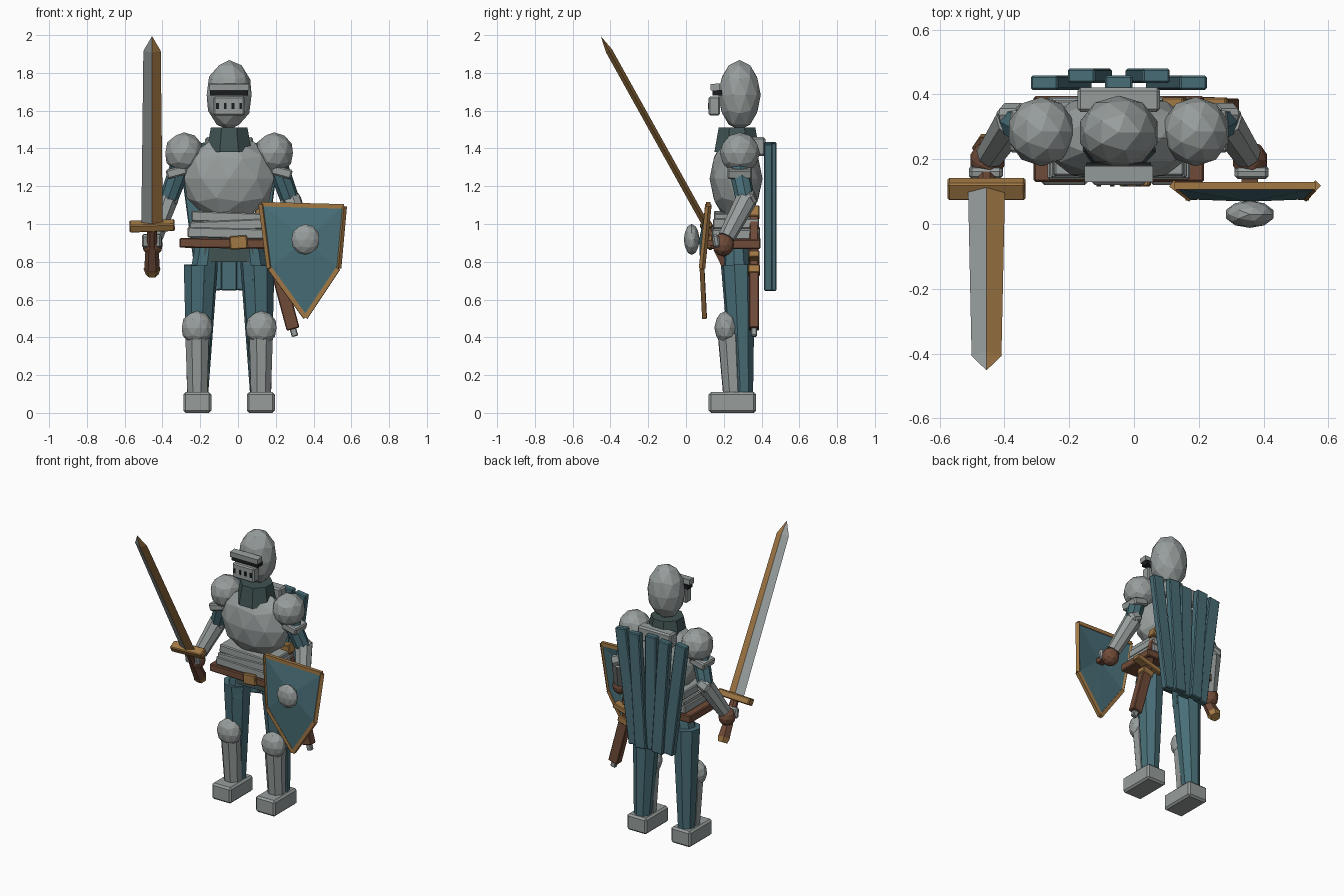
import bpy, bmesh
from math import radians, sin, cos
from mathutils import Vector, Euler

if "Cube" in bpy.data.objects:
    bpy.data.objects.remove(bpy.data.objects["Cube"], do_unlink=True)


def material(name, rgb):
    m = bpy.data.materials.new(name)
    m.use_nodes = True
    col = (*rgb, 1)
    m.diffuse_color = col
    b = next(n for n in m.node_tree.nodes if n.type == "BSDF_PRINCIPLED")
    b.inputs["Base Color"].default_value = col
    b.inputs["Roughness"].default_value = 0.8
    return m


STEEL = material("steel", (0.31, 0.34, 0.335))
TEAL = material("teal cloth", (0.065, 0.155, 0.185))
BROWN = material("brown leather", (0.16, 0.07, 0.04))
GOLD = material("gold trim", (0.36, 0.19, 0.06))
DARK = material("dark mail", (0.052, 0.085, 0.085))
BLACK = material("black slots", (0.01, 0.012, 0.013))
CX = -0.047  # body centre line


def add(name, bm, *mats):
    bmesh.ops.recalc_face_normals(bm, faces=bm.faces)
    me = bpy.data.meshes.new(name)
    bm.to_mesh(me)
    bm.free()
    for m in mats:
        me.materials.append(m)
    ob = bpy.data.objects.new(name, me)
    bpy.context.scene.collection.objects.link(ob)
    return ob


def box(name, loc, size, mat, rot=(0, 0, 0), bevel=0.0):
    bm = bmesh.new()
    bmesh.ops.create_cube(bm, size=1)
    bmesh.ops.scale(bm, vec=size, verts=bm.verts)
    ob = add(name, bm, mat)
    ob.location = loc
    ob.rotation_euler = [radians(a) for a in rot]
    if bevel:
        mod = ob.modifiers.new("bevel", "BEVEL")
        mod.width, mod.segments = bevel, 1
    return ob


def ball(name, loc, radii, mat, sub=2):
    bm = bmesh.new()
    bmesh.ops.create_icosphere(bm, subdivisions=sub, radius=1)
    bmesh.ops.scale(bm, vec=radii, verts=bm.verts)
    ob = add(name, bm, mat)
    ob.location = loc
    return ob


def limb(name, a, b, ra, rb, mat, sides=8):
    """Tapered prism from point a to point b."""
    a, b = Vector(a), Vector(b)
    bm = bmesh.new()
    bmesh.ops.create_cone(bm, cap_ends=True, segments=sides, radius1=ra,
                          radius2=rb, depth=(b - a).length)
    bmesh.ops.rotate(bm, cent=(0, 0, 0), verts=bm.verts,
                     matrix=Euler((0, 0, radians(180 / sides))).to_matrix())
    ob = add(name, bm, mat)
    ob.location = (a + b) / 2
    ob.rotation_euler = (b - a).to_track_quat("Z", "Y").to_euler()
    return ob


# Helmet
ball("helmet", (CX, 0.283, 1.683), (0.125, 0.113, 0.185), STEEL)
box("brow_bar", (CX, 0.155, 1.725), (0.21, 0.05, 0.035), STEEL, (4, 0, 0))
box("eye_slit", (CX, 0.165, 1.695), (0.2, 0.05, 0.03), BLACK)
box("face_plate", (CX, 0.15, 1.625), (0.165, 0.06, 0.1), STEEL, bevel=0.008)
for i in range(4):
    box("breath_hole", (CX + (i - 1.5) * 0.041, 0.119, 1.625),
        (0.014, 0.006, 0.03), BLACK)

# Torso
gorget = limb("gorget", (CX, 0.27, 1.38), (CX, 0.27, 1.51), 0.13, 0.105, DARK)
ball("breastplate", (CX, 0.265, 1.24), (0.25, 0.14, 0.23), STEEL)
box("back_collar", (CX, 0.383, 1.41), (0.255, 0.075, 0.1), STEEL, bevel=0.01)
for i, tilt in enumerate((2, -2.5, 1.5)):
    box("waist_plate", (CX, 0.265, 1.035 - i * 0.042),
        (0.4 + i * 0.02, 0.235 + i * 0.01, 0.055), STEEL, (0, tilt, 0), 0.006)
box("belt", (CX, 0.262, 0.897), (0.525, 0.265, 0.052), BROWN, (0, 0.8, 0), 0.006)
box("belt_buckle", (0.003, 0.128, 0.902), (0.095, 0.026, 0.072), GOLD, (0, -4, 0), 0.006)
box("hips", (CX, 0.27, 0.85), (0.26, 0.13, 0.1), DARK)

# Arms and legs, one set per side
for side, word in ((-1, "right"), (1, "left")):
    def at(dx, y, z):
        return (CX + side * dx, y, z)

    ball(word + "_shoulder", at(0.238, 0.285, 1.375), (0.105, 0.107, 0.11), STEEL)
    box(word + "_shoulder_plate", at(0.278, 0.285, 1.275), (0.11, 0.13, 0.05),
        STEEL, (0, side * 15, 0), 0.008)
    limb(word + "_upper_arm", at(0.26, 0.28, 1.3), at(0.325, 0.315, 1.12), 0.055, 0.05, TEAL)
    box(word + "_elbow", at(0.325, 0.32, 1.13), (0.085, 0.1, 0.07), STEEL,
        (25, side * 25, 0), 0.015)
    limb(word + "_forearm", at(0.325, 0.32, 1.13), at(0.395, 0.215, 0.93), 0.058, 0.046, STEEL)
    ball(word + "_glove", at(0.405, 0.197, 0.89), (0.055, 0.058, 0.062), BROWN)
    box(word + "_knuckle_plate", at(0.41, 0.16, 0.91), (0.105, 0.035, 0.07),
        STEEL, (10, 0, 0), 0.01)

    limb(word + "_hip_cloth", at(0.115, 0.265, 0.9), at(0.14, 0.27, 0.7), 0.062, 0.075, TEAL)
    limb(word + "_trouser", at(0.167, 0.3, 0.08), at(0.15, 0.275, 0.783), 0.056, 0.092, TEAL)
    ball(word + "_knee", at(0.17, 0.213, 0.45), (0.085, 0.063, 0.09), STEEL)
    limb(word + "_greave", at(0.167, 0.25, 0.1), at(0.168, 0.232, 0.42), 0.057, 0.068, STEEL)
    box(word + "_boot", at(0.168, 0.245, 0.055), (0.148, 0.25, 0.11), STEEL, bevel=0.012)

# Cape: five planks fanned out towards the top
for i in range(-2, 3):
    top, low = i * 0.115, i * 0.063
    lean = (top - low) / 0.78
    depth = 0.457 if abs(i) == 1 else 0.436
    box("cape_plank", (CX + (top + low) / 2, depth, 1.04),
        (0.085, 0.045, 0.785), TEAL, (0, lean * 57.3, 0), 0.006)

# Drawn sword, leaning forward
LEAN = 29.1
HILT = Vector((-0.455, 0.108, 0.99))
AXIS = Vector((0, -sin(radians(LEAN)), cos(radians(LEAN))))
bm = bmesh.new()
rings = [[bm.verts.new(p) for p in ((-w, 0, t), (0, -0.018, t), (w, 0, t), (0, 0.018, t))]
         for w, t in ((0.057, 0), (0.046, 1.06))]
tip = bm.verts.new((0, 0, 1.15))
bm.faces.new(rings[0])
for k in range(4):
    n = (k + 1) % 4
    bm.faces.new((rings[0][k], rings[0][n], rings[1][n], rings[1][k]))
    bm.faces.new((rings[1][k], rings[1][n], tip))
for f in bm.faces:
    f.material_index = int(f.calc_center_median().x > 0.001)
blade = add("sword_blade", bm, STEEL, GOLD)
blade.location = HILT
blade.rotation_euler = (radians(LEAN), 0, 0)
box("sword_guard", HILT, (0.24, 0.06, 0.045), GOLD, (LEAN, -2, 0), 0.006)
limb("sword_grip", HILT, HILT - AXIS * 0.16, 0.026, 0.03, BROWN)
limb("sword_lower_grip", HILT - AXIS * 0.13, HILT - AXIS * 0.27, 0.034, 0.042, BROWN, 6)
limb("sword_pommel", HILT - AXIS * 0.26, HILT - AXIS * 0.295, 0.045, 0.034, GOLD, 6)

# Sheathed sword on the left hip
TILT = 15
UP = Vector((-sin(radians(TILT)), 0, cos(radians(TILT))))
TIP = Vector((0.302, 0.36, 0.405))


def sheath(name, start, end, wide, deep, mat):
    box(name, TIP + UP * (start + end) / 2, (wide, deep, end - start), mat,
        (0, -TILT, 0), 0.005)


sheath("scabbard_tip", 0, 0.06, 0.035, 0.03, STEEL)
sheath("scabbard", 0.04, 0.36, 0.07, 0.055, BROWN)
sheath("scabbard_mouth", 0.34, 0.385, 0.082, 0.065, GOLD)
sheath("hip_sword_guard", 0.41, 0.445, 0.2, 0.06, GOLD)
sheath("hip_sword_grip", 0.38, 0.67, 0.045, 0.045, BROWN)
sheath("hip_sword_pommel", 0.65, 0.71, 0.07, 0.06, GOLD)

# Shield: shallow fan with a gold rim and a steel boss
outline = [(0.125, 0.118, 1.105), (0.56, 0.118, 1.093), (0.53, 0.085, 0.765),
           (0.357, 0.098, 0.505), (0.168, 0.085, 0.765)]
bm = bmesh.new()
edge = [bm.verts.new(p) for p in outline]
centre = bm.verts.new((0.357, 0.078, 0.915))
for k in range(5):
    bm.faces.new((edge[k], edge[(k + 1) % 5], centre))
shield = add("shield", bm, TEAL)
solid = shield.modifiers.new("thickness", "SOLIDIFY")
solid.thickness, solid.offset = 0.018, 0
for k in range(5):
    limb("shield_rim", outline[k], outline[(k + 1) % 5], 0.017, 0.017, GOLD, 4)
ball("shield_boss", (0.357, 0.03, 0.918), (0.077, 0.042, 0.082), STEEL)
box("shield_strap", (0.357, 0.125, 0.9), (0.05, 0.08, 0.03), BROWN)
